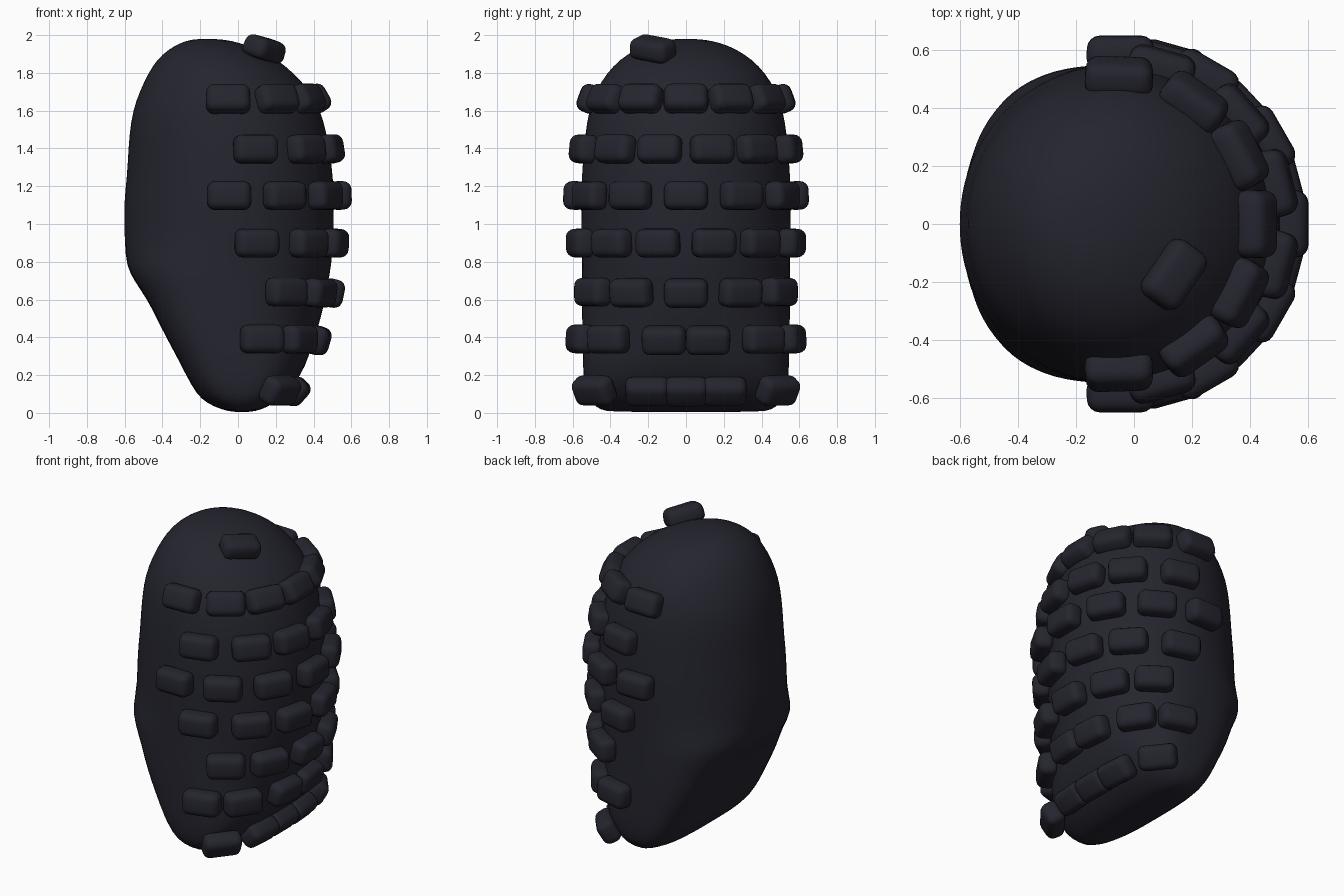
import bpy, bmesh, math
from mathutils import Vector, Matrix

cube = bpy.data.objects.get("Cube")
if cube:
    bpy.data.objects.remove(cube, do_unlink=True)

# One dark rubber colour
mat = bpy.data.materials.new("dark_navy")
mat.use_nodes = True
COLOUR = (0.018, 0.018, 0.028, 1)
mat.diffuse_color = COLOUR
bsdf = mat.node_tree.nodes["Principled BSDF"]
bsdf.inputs["Base Color"].default_value = COLOUR
bsdf.inputs["Roughness"].default_value = 0.7

# Body sections: height, left x, right x, half depth
SECTIONS = [
    (0.004, -0.02, 0.06, 0.40), (0.015, -0.08, 0.12, 0.45), (0.05, -0.165, 0.19, 0.50),
    (0.10, -0.22, 0.255, 0.53), (0.20, -0.275, 0.335, 0.543), (0.30, -0.325, 0.375, 0.547),
    (0.40, -0.38, 0.405, 0.547), (0.50, -0.43, 0.44, 0.55), (0.60, -0.48, 0.46, 0.55),
    (0.70, -0.55, 0.48, 0.55), (0.78, -0.592, 0.495, 0.55), (0.90, -0.60, 0.505, 0.553),
    (1.10, -0.608, 0.51, 0.558), (1.25, -0.588, 0.505, 0.553), (1.40, -0.582, 0.485, 0.542),
    (1.55, -0.568, 0.455, 0.525), (1.65, -0.542, 0.415, 0.50), (1.75, -0.50, 0.345, 0.455),
    (1.84, -0.452, 0.25, 0.385), (1.90, -0.40, 0.16, 0.31), (1.945, -0.335, 0.05, 0.225),
    (1.97, -0.275, -0.03, 0.14), (1.98, -0.22, -0.11, 0.06)]


def ramp(z, start, end):
    return min(1, max(0, (z - start) / (end - start)))


def surface(z, t):
    """Point on the body at height z and angle t; sections get squarer lower down."""
    for lo, hi in zip(SECTIONS, SECTIONS[1:]):
        if z <= hi[0]:
            break
    f = (z - lo[0]) / (hi[0] - lo[0])
    left, right, depth = (lo[i] + (hi[i] - lo[i]) * f for i in (1, 2, 3))
    c, s = math.cos(t), math.sin(t)
    if c < 0:
        n = 2 + 2 * ramp(z, 0.92, 0.45) * (0.4 + 0.6 * ramp(z, 0, 0.2))
    else:
        n = 2 + ramp(z, 0.5, 0.12)
    k = (abs(c) ** n + abs(s) ** n) ** (-1 / n)
    return Vector(((left + right) / 2 + (right - left) / 2 * c * k, depth * s * k, z))


def finish(bm, name):
    bmesh.ops.recalc_face_normals(bm, faces=bm.faces)
    for f in bm.faces:
        f.smooth = True
    mesh = bpy.data.meshes.new(name)
    bm.to_mesh(mesh)
    bm.free()
    mesh.materials.append(mat)
    ob = bpy.data.objects.new(name, mesh)
    bpy.context.collection.objects.link(ob)
    return ob


# Body lofted through the sections and closed at both ends
SIDES = 48
bm = bmesh.new()
rings = [[bm.verts.new(surface(s[0], math.tau * i / SIDES)) for i in range(SIDES)]
         for s in SECTIONS]
for a, b in zip(rings, rings[1:]):
    for i in range(SIDES):
        j = (i + 1) % SIDES
        bm.faces.new((a[i], a[j], b[j], b[i]))
bm.faces.new(rings[0][::-1])
bm.faces.new(rings[-1])
body = finish(bm, "body")
sub = body.modifiers.new("smooth", "SUBSURF")
sub.levels = sub.render_levels = 1

# Shared rounded pad, slightly narrower on its outer face
PAD = (0.24, 0.157, 0.115)
bm = bmesh.new()
bmesh.ops.create_cube(bm, size=1)
bmesh.ops.scale(bm, vec=PAD, verts=bm.verts)
bmesh.ops.scale(bm, vec=(0.95, 0.93, 1), verts=[v for v in bm.verts if v.co.z > 0])
bmesh.ops.bevel(bm, geom=bm.edges[:], offset=0.042, segments=4, profile=0.5,
                affect='EDGES')
crown_pad = finish(bm, "crown_pad")
pad_mesh = crown_pad.data


def place(ob, centre, along, normal):
    normal = normal.normalized()
    along = (along - normal * along.dot(normal)).normalized()
    up = normal.cross(along)
    m = Matrix((along, up, normal)).transposed().to_4x4()
    m.translation = centre
    ob.matrix_world = m


# Single pad on the crown
place(crown_pad, Vector((0.14, -0.175, 1.928)), Vector((0.6, 0.8, 0)),
      Vector((0.32, -0.04, 0.95)))

# Rows of pads: height, lift off the body, angles on one half (mirrored to the other)
ROWS = [(1.658, 0.016, (0, 28, 56, 88.5)), (1.395, 0.02, (14.5, 42, 75)),
        (1.15, 0.036, (0, 30, 60, 90)), (0.90, 0.027, (15, 43, 75)),
        (0.64, 0.036, (0, 30, 58)), (0.39, 0.028, (12, 44, 74)),
        (0.135, 0.036, (0, 21, 52))]
for r, (z, lift, angles) in enumerate(ROWS):
    for deg in sorted({s * a for a in angles for s in (-1, 1)}):
        t = math.radians(deg)
        p = surface(z, t)
        along = surface(z, t + 0.02) - surface(z, t - 0.02)
        rise = surface(z + 0.06, t) - surface(z - 0.06, t)
        normal = along.cross(rise).normalized()
        ob = bpy.data.objects.new(f"pad_row_{r + 1}", pad_mesh)
        bpy.context.collection.objects.link(ob)
        place(ob, p + normal * lift, along, normal)
